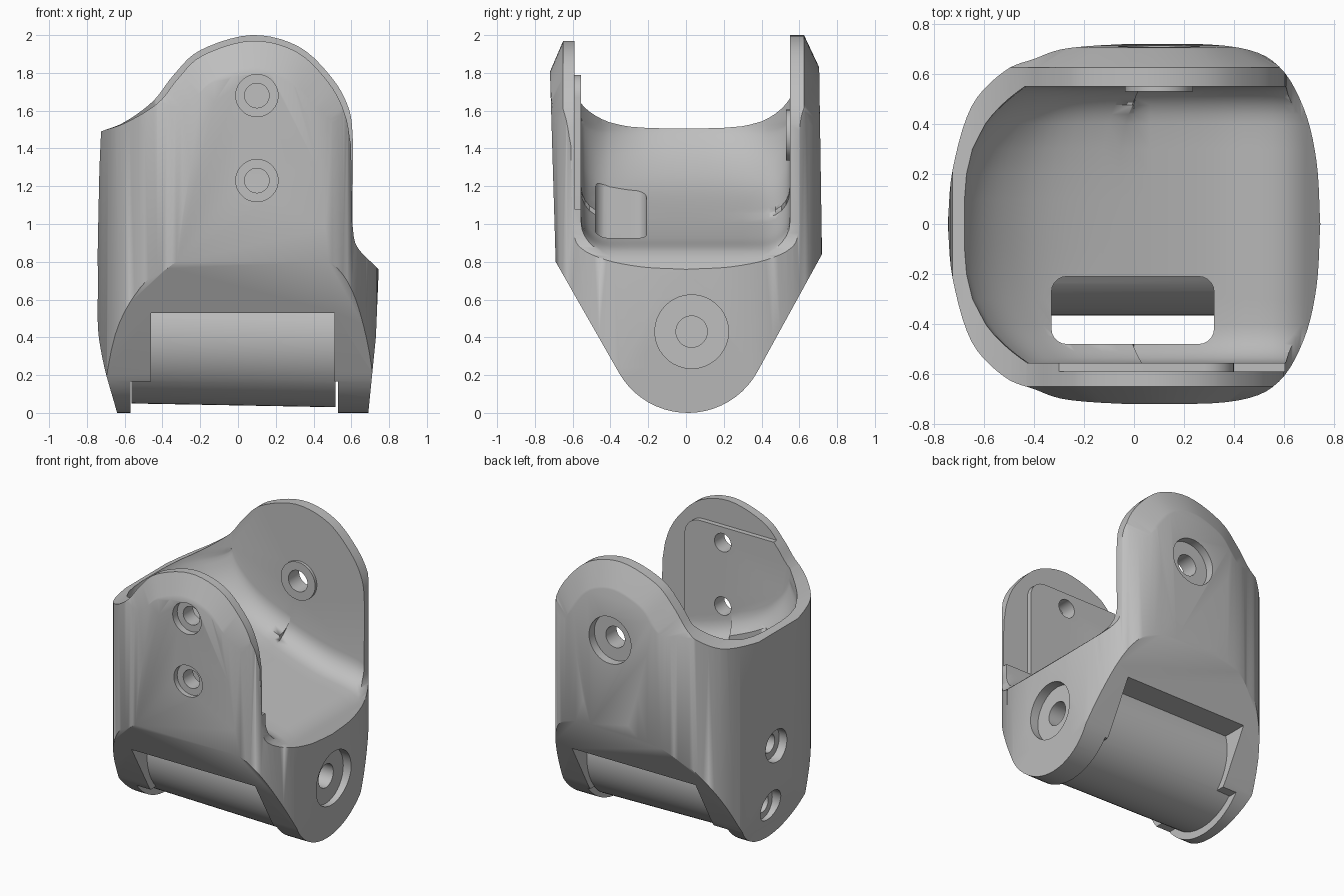
import bpy, bmesh, math
from mathutils import Vector

cube = bpy.data.objects.get("Cube")
if cube:
    bpy.data.objects.remove(cube)

grey = bpy.data.materials.new("plain grey")
grey.use_nodes = True
colour = (0.52, 0.52, 0.52, 1)
grey.diffuse_color = colour
grey.node_tree.nodes["Principled BSDF"].inputs["Base Color"].default_value = colour


def smooth(points, steps=5):
    """Open Catmull-Rom curve through 2D points."""
    p = [Vector(q) for q in points]
    p = [2 * p[0] - p[1]] + p + [2 * p[-1] - p[-2]]
    out = []
    for a, b, c, d in zip(p, p[1:], p[2:], p[3:]):
        for i in range(steps):
            t = i / steps
            out.append(tuple(0.5 * (2 * b + (c - a) * t + (2 * a - 5 * b + 4 * c - d) * t * t
                                    + (3 * b - a - 3 * c + d) * t ** 3)))
    return out + [tuple(p[-2])]


def arc(cx, cy, r, start, end, n=20):
    angles = [math.radians(start + (end - start) * i / n) for i in range(n + 1)]
    return [(cx + r * math.cos(a), cy + r * math.sin(a)) for a in angles]


def loft(name, axis, sections):
    """Join 2D profiles of equal length, each placed at a distance along an axis."""
    def place(u, v, w):
        return {"x": (w, u, v), "y": (u, w, v), "z": (u, v, w)}[axis]
    bm = bmesh.new()
    rings = [[bm.verts.new(place(u, v, w)) for u, v in profile] for w, profile in sections]
    bm.faces.new(rings[0])
    bm.faces.new(rings[-1])
    n = len(rings[0])
    for a, b in zip(rings, rings[1:]):
        for i in range(n):
            j = (i + 1) % n
            bm.faces.new((a[i], a[j], b[j], b[i]))
    bmesh.ops.recalc_face_normals(bm, faces=bm.faces)
    mesh = bpy.data.meshes.new(name)
    bm.to_mesh(mesh)
    bm.free()
    mesh.materials.append(grey)
    ob = bpy.data.objects.new(name, mesh)
    bpy.context.collection.objects.link(ob)
    return ob


def prism(name, profile, axis, low, high):
    return loft(name, axis, [(low, profile), (high, profile)])


def disc(name, axis, u, v, r, low, high):
    return prism(name, arc(u, v, r, 0, 350, 35), axis, low, high)


def box(a, b, c, d):
    return [(a, c), (b, c), (b, d), (a, d)]


def combine(target, tool, operation="DIFFERENCE"):
    mod = target.modifiers.new("cut", "BOOLEAN")
    mod.operation = operation
    mod.solver = "EXACT"
    mod.object = tool
    bpy.context.view_layer.objects.active = target
    bpy.ops.object.modifier_apply(modifier=mod.name)
    bpy.data.objects.remove(tool)


# Outer shell: plan outline
half = smooth([(0.745, 0), (0.73, 0.25), (0.68, 0.46), (0.58, 0.63), (0.42, 0.705), (0.1, 0.722),
               (-0.25, 0.705), (-0.4, 0.66), (-0.52, 0.61), (-0.65, 0.47), (-0.725, 0.22), (-0.745, 0)])
body = prism("bracket_body", half + [(x, -y) for x, y in reversed(half[1:-1])], "z", -0.1, 2.2)

# Front outline, drawn in towards the plate centre so the plate rims are chamfered
front = smooth([(-0.64, 0), (-0.72, 0.3), (-0.745, 0.6), (-0.73, 1.48)])[:-1] + \
    smooth([(-0.725, 1.49), (-0.6, 1.54), (-0.45, 1.65), (-0.34, 1.79), (-0.2, 1.92), (0.07, 2.0),
            (0.32, 1.94), (0.5, 1.77), (0.59, 1.6), (0.61, 1.42)]) + \
    smooth([(0.605, 1.0), (0.63, 0.88), (0.745, 0.76)]) + \
    smooth([(0.73, 0.4), (0.69, 0)])


def drawn_in(amount):
    out = []
    for p in front:
        # The plates are chamfered, the tall wall on the low x side is not
        weight = min(max((p[1] - 1.3) / 0.3, 0), 1) * min(max((p[0] + 0.7) / 0.3, 0), 1)
        pull = (Vector((0.1, 1.3)) - Vector(p)).normalized()
        out.append(tuple(Vector(p) + pull * amount * weight))
    return out


rims = [(-0.74, 0.24), (-0.71, 0.17), (-0.65, 0.03), (-0.2, 0.03), (0.2, 0), (0.625, 0), (0.7, 0.16), (0.74, 0.26)]
combine(body, loft("front_outline", "y", [(y, drawn_in(d)) for y, d in rims]), "INTERSECT")

# Side outline with the tapered fork
side = [(-0.72, 2.1), (-0.72, 1.8), (-0.69, 0.8)] + arc(0.01, 0.42, 0.42, 210, 331) + \
    [(0.72, 0.84), (0.705, 1.83), (0.705, 2.1)]
combine(body, prism("side_outline", side, "x", -1, 1), "INTERSECT")

# Cavity between the plates: a floor sweeping up to the tall wall, filleted into both plates
floor = smooth([(1.2, 0.72), (0.9, 0.74), (0.74, 0.78), (0.6, 0.87), (0.32, 0.925), (0, 1.03),
                (-0.33, 1.17), (-0.52, 1.3), (-0.65, 1.45), (-0.695, 1.6), (-0.7, 2.0)])
front_wall, back_wall, fillet = -0.555, 0.55, 0.15


def cavity_section(y):
    """Lift the floor near the plates and bow the tall wall to follow the plan."""
    gap = min(y - front_wall, back_wall - y)
    depth = max(1 - gap / fillet, 0)
    lift = fillet * (1 - math.sqrt(1 - depth * depth))
    bow = 0.27 * (abs(y) / 0.555) ** 3.2
    out = []
    for i, p in enumerate(floor):
        t = Vector(floor[min(i + 1, len(floor) - 1)]) - Vector(floor[max(i - 1, 0)])
        t.normalize()
        out.append((p[0] + max(t.y, 0) * bow if p[0] < 0 else p[0], p[1] - t.x * lift))
    return out + [(out[-1][0], 2.6), (out[0][0], 2.6)]


corner = [fillet * (1 - math.sin(math.radians(a))) for a in range(90, -1, -15)]
middle = [-0.3, -0.2, -0.1, 0, 0.1, 0.2, 0.3]
stations = [front_wall + c for c in corner] + middle + [back_wall - c for c in reversed(corner)]
combine(body, loft("cavity", "y", [(y, cavity_section(y)) for y in stations]))

# Step around the raised pad inside the front plate
relief = [(0.4, 1.08)] + arc(0.28, 1.67, 0.12, 0, 90, 8) + \
    [(-0.4, 1.79), (-0.4, 2.3), (0.9, 2.3), (0.9, 1.08)]
combine(body, prism("pad_relief", relief, "y", -0.59, -0.45))

# Pocket around the barrel
combine(body, prism("pocket", box(-0.46, 0.51, -0.2, 0.53), "y", -1, 1))
combine(body, prism("lower_pocket", box(-0.57, 0.53, -0.2, 0.165), "y", -1, 1))

# Barrel across the lower fork and boss inside the back plate
barrel_ends = [(x, arc(0.01, z, 0.375, 0, 354, 59)) for x, z in ((-0.565, 0.425), (0.515, 0.405))]
combine(body, loft("barrel", "x", barrel_ends), "UNION")
combine(body, disc("boss", "y", 0.1, 1.47, 0.135, 0.53, 0.6), "UNION")

# Rounded slot in the floor, stopping at the barrel
r = 0.06
slot = arc(0.32 - r, -0.21 - r, r, 0, 90, 5) + arc(-0.33 + r, -0.21 - r, r, 90, 180, 5) + \
    arc(-0.33 + r, -0.48 + r, r, 180, 270, 5) + arc(0.32 - r, -0.48 + r, r, 270, 360, 5)
slot_cutter = prism("slot", slot, "z", 0.5, 1.5)
combine(slot_cutter, loft("barrel_guard", "x", barrel_ends))
combine(body, slot_cutter)

# Bolt holes with counterbores: axis, position, radii, seat depth, hole end
bolts = [
    ("y", 0.1, 1.68, 0.112, 0.065, -0.665, -0.4),
    ("y", 0.1, 1.23, 0.112, 0.065, -0.665, -0.4),
    ("y", 0.1, 1.47, 0.165, 0.075, 0.65, 0.4),
    ("x", 0.03, 0.43, 0.195, 0.083, 0.67, 0.35),
    ("x", 0.04, 0.69, 0.115, 0.065, -0.68, -0.45),
    ("x", 0.07, 0.27, 0.11, 0.065, -0.65, -0.45),
]
for axis, u, v, wide, narrow, seat, end in bolts:
    outside = math.copysign(1, seat)
    for radius, stop in ((wide, seat), (narrow, end)):
        combine(body, disc("bolt_cutter", axis, u, v, radius, min(stop, outside), max(stop, outside)))

# Soften hard edges slightly
bevel = body.modifiers.new("soft_edges", "BEVEL")
bevel.width = 0.012
bevel.segments = 2
bevel.limit_method = "ANGLE"
bevel.angle_limit = math.radians(50)
bpy.ops.object.select_all(action="DESELECT")
body.select_set(True)
bpy.context.view_layer.objects.active = body
bpy.ops.object.shade_smooth_by_angle(angle=math.radians(35))
